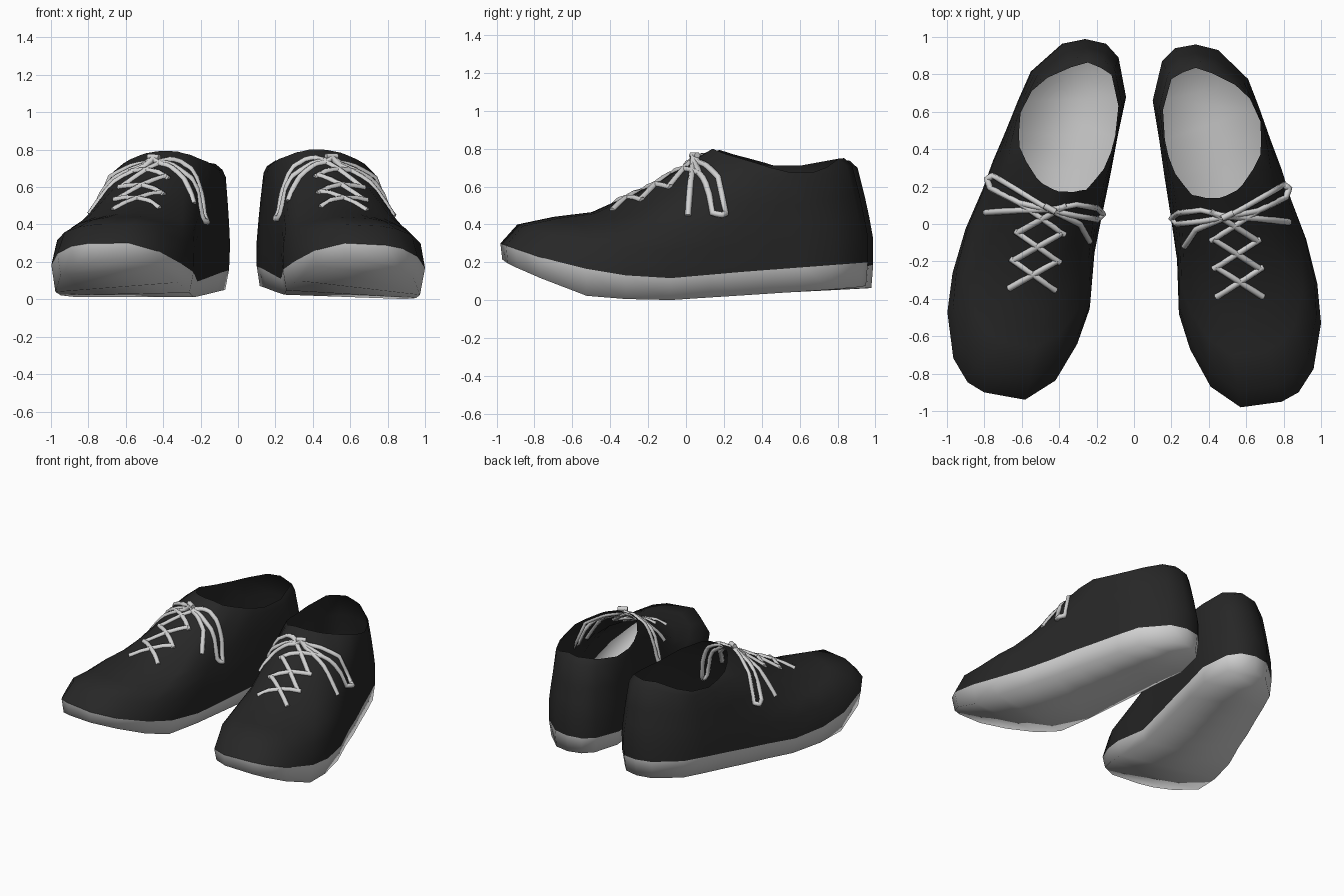
import bpy, bmesh
from mathutils import Vector, Matrix
from mathutils.bvhtree import BVHTree

cube = bpy.data.objects.get("Cube")
if cube:
    bpy.data.objects.remove(cube, do_unlink=True)


def make_material(name, value):
    mat = bpy.data.materials.new(name)
    mat.use_nodes = True
    colour = (value, value, value, 1)
    mat.diffuse_color = colour
    mat.node_tree.nodes["Principled BSDF"].inputs["Base Color"].default_value = colour
    return mat


BLACK = make_material("black upper", 0.02)
PALE = make_material("pale grey sole", 0.64)
LACE = make_material("light grey lace", 0.64)


def interp(x, table):
    """Piecewise linear lookup in ascending (x, value) pairs."""
    if x <= table[0][0]:
        return table[0][1]
    for (x0, v0), (x1, v1) in zip(table, table[1:]):
        if x <= x1:
            return v0 + (v1 - v0) * (x - x0) / (x1 - x0)
    return table[-1][1]


# Plan of the left shoe from the heel round the outer side:
# outline x, y paired with collar x, y
PLAN = [
    (.33, .96, .33, .835), (.45, .93, .42, .805), (.61, .775, .54, .745),
    (.67, .62, .62, .67), (.73, .45, .675, .55), (.79, .29, .68, .45),
    (.84, .13, .675, .37), (.92, -.08, .635, .29), (.98, -.32, .58, .21),
    (1.0, -.53, .55, .18), (.96, -.775, .52, .165), (.88, -.9, .49, .15),
    (.79, -.95, .46, .14), (.57, -.98, .42, .14), (.41, -.87, .38, .14),
    (.30, -.67, .34, .15), (.24, -.48, .31, .155), (.23, -.19, .265, .21),
    (.195, .05, .22, .27), (.165, .24, .185, .36), (.135, .45, .165, .45),
    (.10, .66, .155, .61), (.15, .87, .2, .775), (.22, .94, .26, .81),
]
# Heights along the shoe
SOLE_Z = [(-.98, .2), (-.55, .025), (-.18, -.005), (.96, .052)]
SEAM_Z = [(-.98, .3), (-.8, .235), (-.55, .17), (-.18, .108), (.3, .15), (.96, .2)]
COLLAR_OUTER = [(.14, .8), (.2, .775), (.42, .71), (.52, .675), (.7, .675), (.82, .75)]
COLLAR_INNER = [(.14, .8), (.16, .78), (.42, .71), (.6, .71), (.82, .75)]
# Wall profiles (fraction inward, fraction upward) at the toe and the heel
TOE = [(0, 0), (.08, .2), (.25, .28), (.43, .33), (.7, .6), (1, 1)]
HEEL = [(0, 0), (0, .25), (.16, .45), (.36, .66), (.66, .93), (1, 1)]


def ring_strip(bm, low, high):
    n = len(low)
    for i in range(n):
        j = (i + 1) % n
        bm.faces.new((low[i], low[j], high[j], high[i]))


def add_mesh(name, bm, mat, matrix):
    bm.transform(matrix)
    if matrix.determinant() < 0:
        bmesh.ops.reverse_faces(bm, faces=bm.faces[:])
    mesh = bpy.data.meshes.new(name)
    bm.to_mesh(mesh)
    bm.free()
    add_object(name, mesh, mat)


def add_object(name, mesh, mat):
    mesh.materials.clear()
    mesh.materials.append(mat)
    obj = bpy.data.objects.new(name, mesh)
    bpy.context.collection.objects.link(obj)
    bpy.ops.object.select_all(action='DESELECT')
    obj.select_set(True)
    bpy.context.view_layer.objects.active = obj
    bpy.ops.object.shade_smooth()


def build_upper():
    bm = bmesh.new()
    rings = []
    for toe, heel in zip(TOE, HEEL):
        ring = []
        for ox, oy, cx, cy in PLAN:
            w = min(1, max(0, (.2 - oy) / 1.1))
            h = heel[0] + (toe[0] - heel[0]) * w
            v = heel[1] + (toe[1] - heel[1]) * w
            collar = COLLAR_OUTER if cx > .45 else COLLAR_INNER
            low = Vector((ox, oy, interp(oy, SEAM_Z)))
            top = Vector((cx, cy, interp(cy, collar)))
            point = low.lerp(top, h)
            point.z = low.z + (top.z - low.z) * v
            ring.append(bm.verts.new(point))
        rings.append(ring)
    for low, high in zip(rings, rings[1:]):
        ring_strip(bm, low, high)
    return bm


def build_sole():
    bm = bmesh.new()
    seam, base = [], []
    for x, y, _, _ in PLAN:
        seam.append(bm.verts.new((x, y, interp(y, SEAM_Z))))
        axis_x = .47 - .15 * y
        tilt = .04 * max(0, .95 - x)
        base.append(bm.verts.new((x + (axis_x - x) * .06, y * .99,
                                  interp(y, SOLE_Z) + tilt)))
    ring_strip(bm, base, seam)
    # underside as strips running from the heel to the toe
    n = len(base)
    half = n // 2
    bm.faces.new((base[0], base[n - 1], base[1]))
    for i in range(1, half - 1):
        bm.faces.new((base[i], base[n - i], base[n - i - 1], base[i + 1]))
    bm.faces.new((base[half - 1], base[half + 1], base[half]))
    return bm


def drape(path, tree):
    """Lay a path over the upper, keeping it just above the surface."""
    points = []
    steps = 4
    for a, b in zip(path, path[1:]):
        for s in range(steps):
            points.append(Vector(a).lerp(Vector(b), s / steps))
    points.append(Vector(path[-1]))
    result = []
    for p in points:
        hit, normal, _, _ = tree.ray_cast(Vector((p.x, p.y, 2)), Vector((0, 0, -1)))
        if hit and p.z < hit.z + .015:
            if normal.z < 0:
                normal = -normal
            p = hit + normal * .018
        result.append(p)
    return result


# Lacing: crossed rows, then the bow's loops and tails
KNOT = (.5, .04, .76)
LACE_PATHS = [
    [KNOT, (.66, .13, .6), (.8, .21, .46), (.83, .19, .45), (.81, .14, .46),
     (.66, .07, .6), KNOT],
    [KNOT, (.36, .075, .66), (.24, .06, .5), (.2, .03, .43), (.23, .0, .44),
     (.36, .015, .62), KNOT],
    [KNOT, (.66, .03, .58), (.83, .01, .45)],
    [KNOT, (.4, .0, .66), (.33, -.03, .58), (.27, -.12, .46)],
    [(.47, .03, .765), (.53, .06, .765)],
]
for row in range(3):
    y0 = -.39 + .15 * row
    mid = .565 - .015 * row
    for side in (-1, 1):
        LACE_PATHS.append([(mid - .125 * side, y0, 0), (mid + .125 * side, y0 + .16, 0)])


def build_laces(name, tree, matrix):
    curve = bpy.data.curves.new(name, 'CURVE')
    curve.dimensions = '3D'
    curve.bevel_depth = .0175
    curve.bevel_resolution = 1
    curve.use_fill_caps = True
    for path in LACE_PATHS:
        points = drape(path, tree)
        spline = curve.splines.new('POLY')
        spline.points.add(len(points) - 1)
        for slot, p in zip(spline.points, points):
            slot.co = (*(matrix @ p), 1)
    temp = bpy.data.objects.new(name + " path", curve)
    mesh = bpy.data.meshes.new_from_object(temp)
    bpy.data.objects.remove(temp)
    add_object(name, mesh, LACE)


# The right shoe is the mirrored left shoe, turned and rolled slightly
LEFT = Matrix.Identity(4)
PIVOT = Vector((-.6, 0, .15))
ROLL = (Matrix.Translation(PIVOT) @ Matrix.Rotation(.04, 4, 'Y')
        @ Matrix.Translation(-PIVOT))
RIGHT = (Matrix.Translation((.023, .015, 0)) @ ROLL
         @ Matrix.Rotation(-.043, 4, 'Z') @ Matrix.Diagonal((-1, 1, 1, 1)))
for side, matrix in (("left", LEFT), ("right", RIGHT)):
    upper = build_upper()
    tree = BVHTree.FromBMesh(upper)
    add_mesh(side + "_upper", upper, BLACK, matrix)
    add_mesh(side + "_sole", build_sole(), PALE, matrix)
    build_laces(side + "_laces", tree, matrix)
